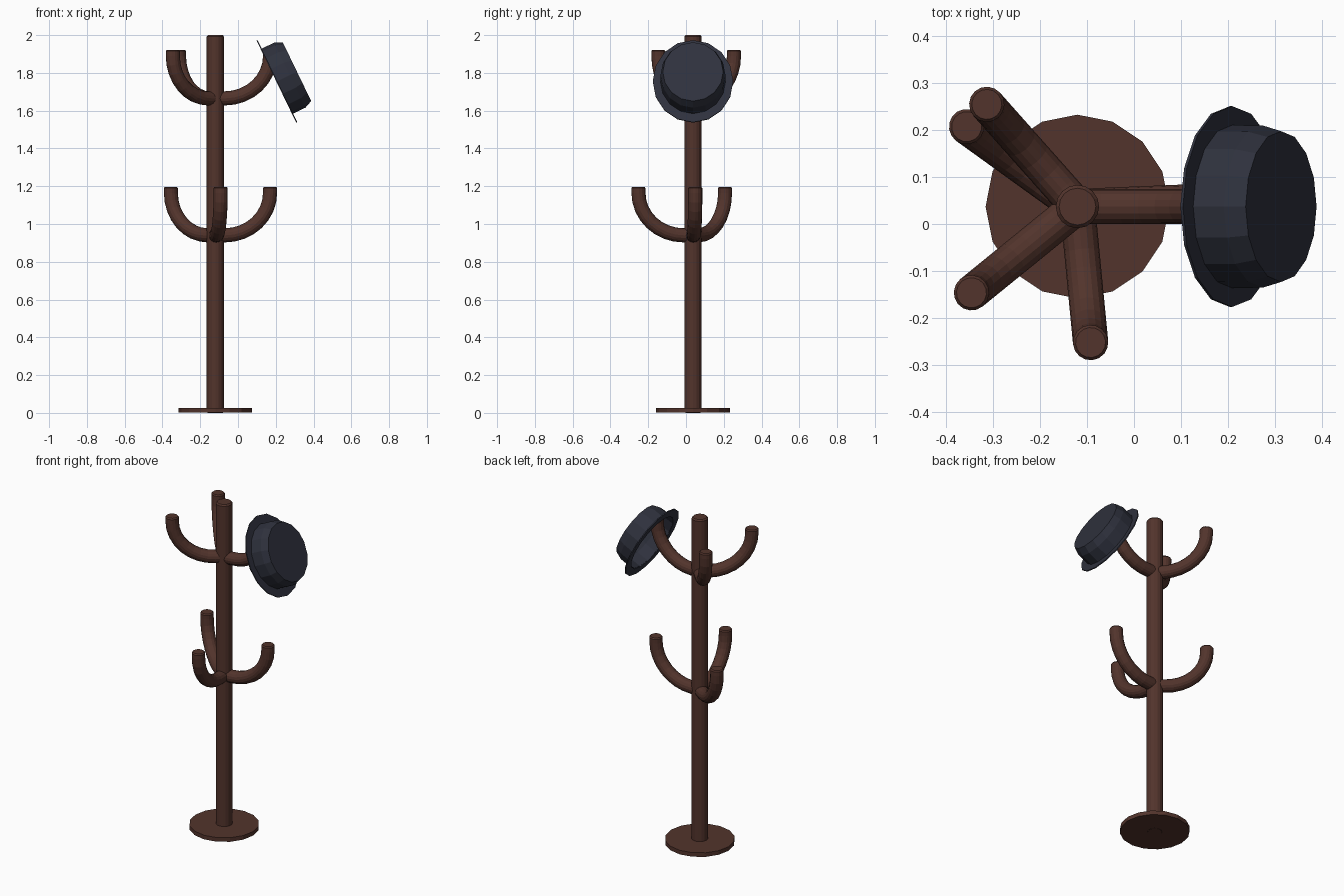
import bpy, bmesh
from math import sin, cos, pi, radians, atan2
from mathutils import Vector

if "Cube" in bpy.data.objects:
    bpy.data.objects.remove(bpy.data.objects["Cube"])

SIDES = 16
PX, PY = -0.12, 0.037          # pole axis


def material(name, rgb):
    m = bpy.data.materials.new(name)
    m.diffuse_color = (*rgb, 1)
    m.use_nodes = True
    m.node_tree.nodes["Principled BSDF"].inputs["Base Color"].default_value = m.diffuse_color
    return m


wood = material("brown_wood", (0.085, 0.034, 0.025))
felt = material("dark_felt", (0.028, 0.031, 0.047))


def loft(name, rings, mat, cap_start=True, cap_end=True):
    """Skin a list of point rings into one mesh object."""
    bm = bmesh.new()
    vs = [[bm.verts.new(p) for p in ring] for ring in rings]
    for a, b in zip(vs, vs[1:]):
        for i in range(len(a)):
            j = (i + 1) % len(a)
            bm.faces.new((a[i], a[j], b[j], b[i]))
    if cap_start:
        bm.faces.new(vs[0][::-1])
    if cap_end:
        bm.faces.new(vs[-1])
    bmesh.ops.recalc_face_normals(bm, faces=bm.faces)
    me = bpy.data.meshes.new(name)
    bm.to_mesh(me)
    bm.free()
    me.materials.append(mat)
    ob = bpy.data.objects.new(name, me)
    bpy.context.collection.objects.link(ob)
    return ob


def oval(rx, ry, z):
    return [Vector((rx * cos(2 * pi * i / SIDES), ry * sin(2 * pi * i / SIDES), z))
            for i in range(SIDES)]


def lathe(name, profile, mat):
    return loft(name, [oval(r, r, z) for r, z in profile], mat)


# pole and base
pole = lathe("pole", [(0.04, 0), (0.046, 0.006), (0.046, 1.992), (0.039, 2.0)], wood)
base = lathe("base", [(0.195, 0.001), (0.195, 0.026)], wood)
for ob in (pole, base):
    ob.location = (PX, PY, 0)


# curved arms: swept quarter ellipse with a bevelled tip
def arm(name, angle, z):
    r, r0, reach, rise = 0.0375, 0.05, 0.29, 0.225
    path = [(0, 0, 0, r)]                      # distance, height, tilt, radius
    for i in range(9):
        t = pi / 2 * i / 8
        u = r0 + (reach - r0) * sin(t)
        h = rise * (1 - cos(t))
        path.append((u, h, atan2(rise * sin(t), (reach - r0) * cos(t)), r))
    path += [(reach, 0.25, pi / 2, r), (reach, 0.257, pi / 2, r * 0.85)]
    rings = []
    for u, h, tilt, rad in path:
        ring = []
        for i in range(SIDES):
            a = 2 * pi * i / SIDES
            n, s = rad * cos(a), rad * sin(a)
            ring.append(Vector((u - n * sin(tilt), s, h + n * cos(tilt))))
        rings.append(ring)
    ob = loft(name, rings, wood)
    ob.location = (PX, PY, z)
    ob.rotation_euler = (0, 0, angle)


tiers = {
    "lower_arm": (0.94, [(0.028, -0.29), (0.29, 0.012), (-0.24, 0.173)]),
    "upper_arm": (1.665, [(-0.23, -0.187), (-0.197, 0.222), (0.29, 0.0)]),
}
for label, (z, dirs) in tiers.items():
    for k, (dx, dy) in enumerate(dirs):
        arm(f"{label}_{k + 1}", atan2(dy, dx), z)

# hat hanging on an upper arm: open crown plus thin oval brim
crown = loft("hat_crown", [oval(0.191, 0.173, 0), oval(0.191, 0.172, 0.075),
                           oval(0.173, 0.16, 0.118)], felt, cap_start=False)
shell = crown.modifiers.new("shell", 'SOLIDIFY')
shell.thickness, shell.offset = 0.005, -1
brim = loft("hat_brim", [oval(0.188, 0.17, -0.003), oval(0.241, 0.213, -0.003),
                         oval(0.241, 0.213, 0.003), oval(0.188, 0.17, 0.003),
                         oval(0.188, 0.17, -0.003)], felt, False, False)
bm = bmesh.new()
bm.from_mesh(brim.data)
bmesh.ops.remove_doubles(bm, verts=bm.verts, dist=1e-5)
bmesh.ops.recalc_face_normals(bm, faces=bm.faces)
bm.to_mesh(brim.data)
bm.free()
for ob in (crown, brim):
    ob.location = (0.206, 0.037, 1.755)
    ob.rotation_euler = (0, radians(64.2), 0)
